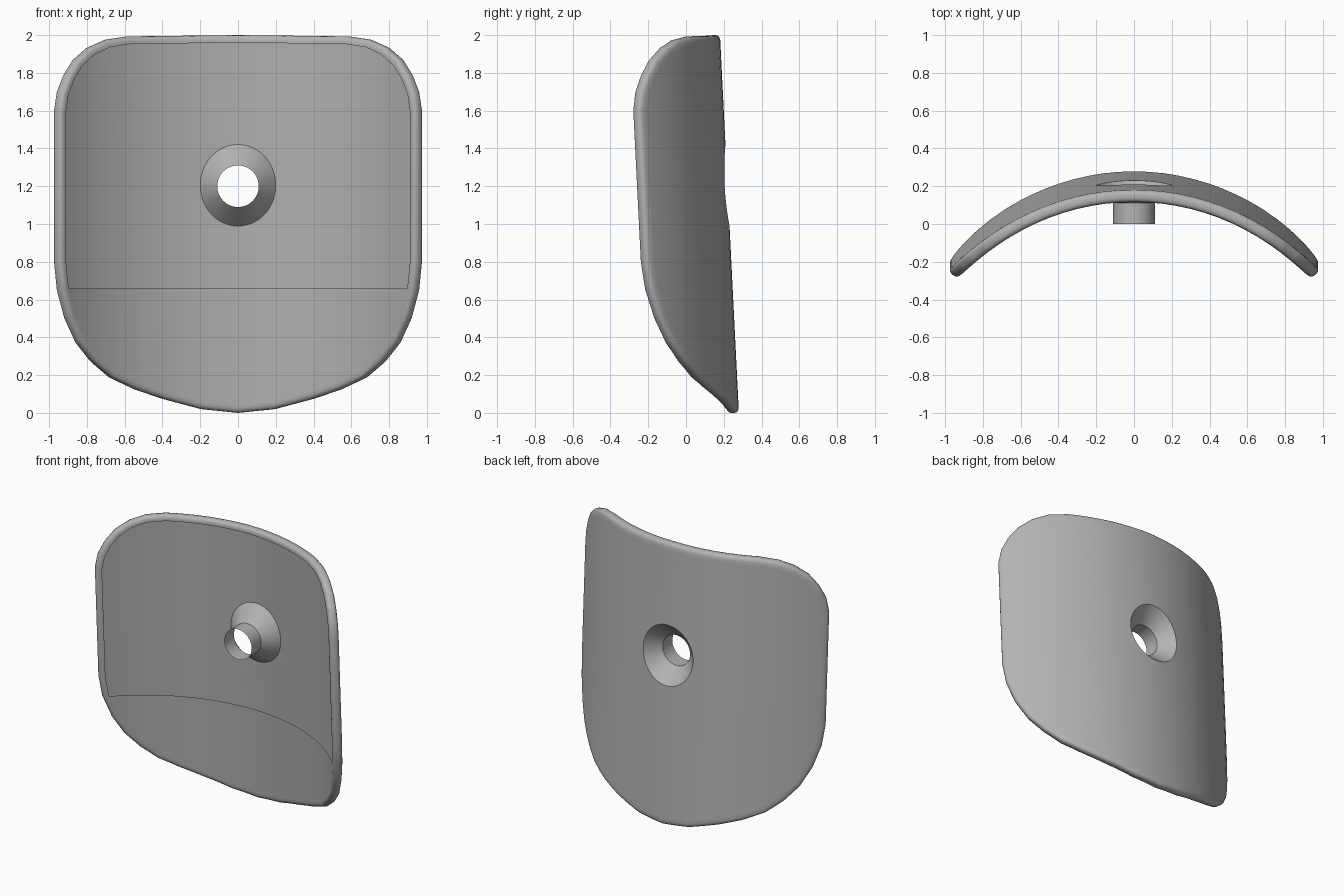
import bpy
import bmesh
from math import sin, cos, asin, pi, radians
from mathutils import Vector

if "Cube" in bpy.data.objects:
    bpy.data.objects.remove(bpy.data.objects["Cube"])

R = 1.31            # bend radius of the back face
THICK = 0.065
OPENING_Z = 0.66    # lower edge of the open front
HOLE_Z = 1.2

grey = bpy.data.materials.new("plain_grey")
grey.use_nodes = True
grey.diffuse_color = (0.45, 0.45, 0.45, 1)
grey.node_tree.nodes["Principled BSDF"].inputs["Base Color"].default_value = (0.45, 0.45, 0.45, 1)


def bend(u, depth, z):
    """Wrap flat plate coordinates round the leaning cylinder."""
    a = u / R
    return Vector(((R - depth) * sin(a), 0.28 - 0.05 * z - R + (R - depth) * cos(a), z))


def finish(bm, name, angle):
    mesh = bpy.data.meshes.new(name)
    bm.to_mesh(mesh)
    bm.free()
    mesh.materials.append(grey)
    obj = bpy.data.objects.new(name, mesh)
    bpy.context.collection.objects.link(obj)
    bpy.ops.object.select_all(action='DESELECT')
    obj.select_set(True)
    bpy.context.view_layer.objects.active = obj
    bpy.ops.object.shade_smooth_by_angle(angle=radians(angle))
    return obj


def loop_edges(bm, verts):
    return [bm.edges.get((a, b)) or bm.edges.new((a, b))
            for a, b in zip(verts, verts[1:] + verts[:1])]


def bridge(bm, a, b):
    n = len(a)
    for i in range(n):
        j = (i + 1) % n
        bm.faces.new((a[i], a[j], b[j], b[i]))


# Outline of the plate: one half, mirrored
half = [(0, 0), (0.2, 0.02), (0.41, 0.075), (0.56, 0.125), (0.69, 0.185), (0.79, 0.27),
        (0.87, 0.37), (0.93, 0.5), (0.97, 0.65), (0.985, 0.8), (0.985, 1.6), (0.97, 1.7),
        (0.935, 1.79), (0.885, 1.87), (0.81, 1.935), (0.72, 1.975), (0.6, 1.993), (0, 2)]
outline = half + [(-x, z) for x, z in half[-2:0:-1]]
outline = [Vector((R * asin(x / R), z)) for x, z in outline]


def inset(points, amount):
    result = []
    for i, p in enumerate(points):
        t1 = (p - points[i - 1]).normalized()
        t2 = (points[(i + 1) % len(points)] - p).normalized()
        t = (t1 + t2).normalized()
        result.append(p + Vector((-t.y, t.x)) * amount / max(t.dot(t1), 0.5))
    return result


# Curved plate with rounded rim: rings of (inset, depth) from back to front
rim = [(0.05, 0), (0.025, 0), (0.012, 0.004), (0.003, 0.012), (0, 0.025),
       (0, THICK - 0.025), (0.003, THICK - 0.012), (0.012, THICK - 0.004),
       (0.025, THICK), (0.04, THICK)]
bm = bmesh.new()
rings = [[bm.verts.new((p.x, d, p.y)) for p in inset(outline, amount)] for amount, d in rim]
for a, b in zip(rings, rings[1:]):
    bridge(bm, a, b)

# Back face with its countersunk hole
SEG = 48
hole_flat = [(R * asin(0.2 * cos(2 * pi * i / SEG) / R), 1.205 + 0.216 * sin(2 * pi * i / SEG))
             for i in range(SEG)]
hole = [bm.verts.new((u, 0, z)) for u, z in hole_flat]
bmesh.ops.triangle_fill(bm, use_beauty=True, normal=(0, 1, 0),
                        edges=loop_edges(bm, rings[0]) + loop_edges(bm, hole))

# Front face, kept only below the opening
front = bm.faces.new(rings[-1])
cut = bmesh.ops.bisect_plane(bm, geom=[front] + list(front.edges) + list(front.verts),
                             plane_co=(0, 0, OPENING_Z), plane_no=(0, 0, 1))
upper = [f for f in bm.faces
         if all(abs(v.co.y - THICK) < 1e-5 and v.co.z > OPENING_Z - 1e-4 for v in f.verts)
         and len(f.verts) > 5]
bmesh.ops.delete(bm, geom=upper, context='FACES_ONLY')

# Slice into strips, then bend
for k in range(-13, 14):
    bmesh.ops.bisect_plane(bm, geom=bm.verts[:] + bm.edges[:] + bm.faces[:], dist=1e-5,
                           plane_co=(k * 0.08, 0, 0), plane_no=(1, 0, 0))
for v in bm.verts:
    v.co = bend(*v.co)
bmesh.ops.recalc_face_normals(bm, faces=bm.faces)
finish(bm, "curved_plate", 40)

# Countersink cone and short tube
bm = bmesh.new()
seat = [bm.verts.new(bend(u, 0, z)) for u, z in hole_flat]


def circle(y):
    return [bm.verts.new((0.11 * cos(2 * pi * i / SEG), y, HOLE_Z + 0.11 * sin(2 * pi * i / SEG)))
            for i in range(SEG)]


neck, end = circle(0.11), circle(0.0)
bridge(bm, seat, neck)
bridge(bm, neck, end)
finish(bm, "countersunk_tube", 30)
